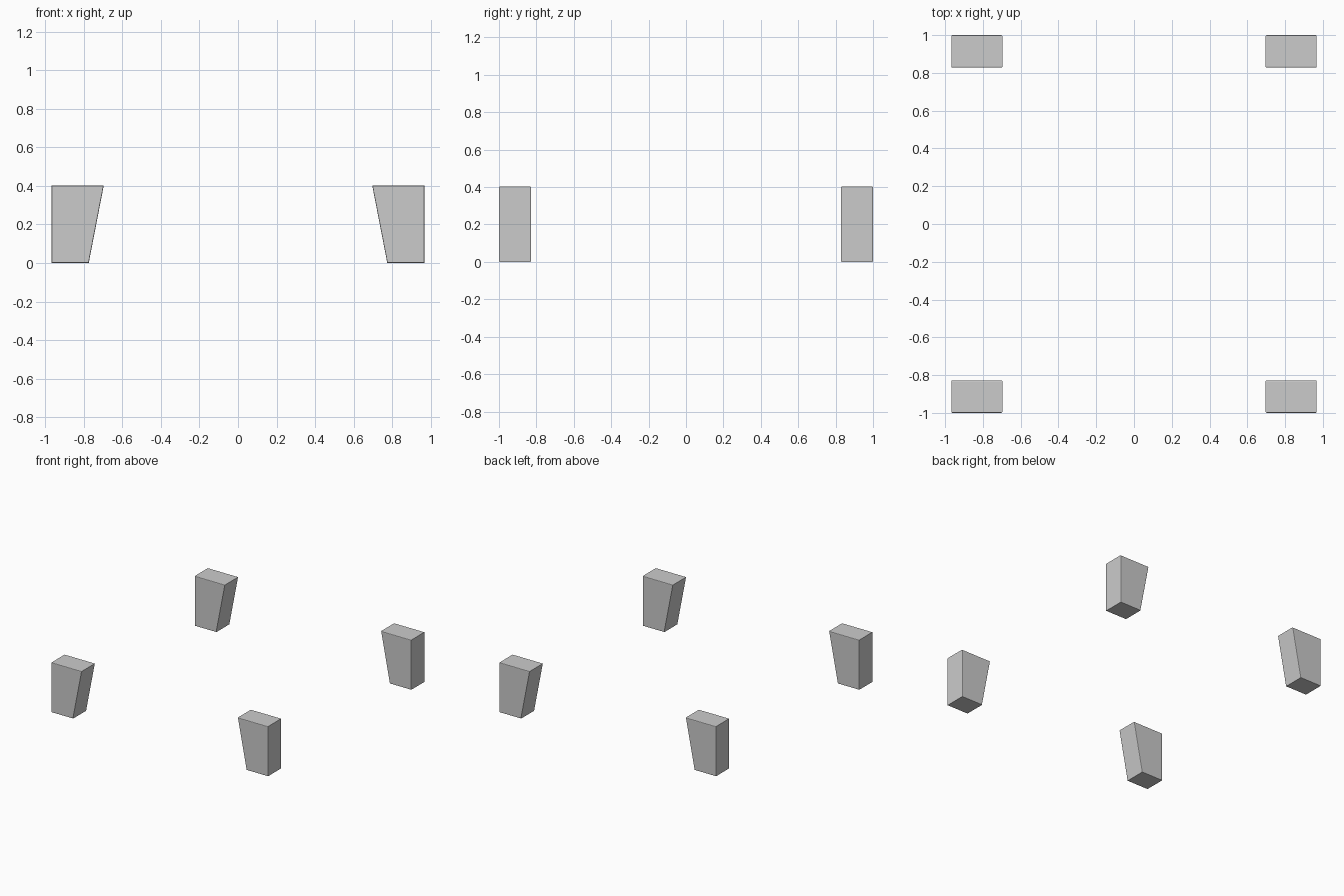
import bpy, bmesh

if "Cube" in bpy.data.objects:
    bpy.data.objects.remove(bpy.data.objects["Cube"])

# Side-facing leg profile: straight outer edge, inner edge tapering towards the floor
PROFILE = [(0.775, 0.0), (0.967, 0.0), (0.967, 0.402), (0.697, 0.402)]
Y_IN, Y_OUT = 0.828, 1.0
EDGE = 0.005


def leg(name, sx, sy):
    bm = bmesh.new()
    near = [bm.verts.new((sx * x, sy * Y_IN, z)) for x, z in PROFILE]
    face = bm.faces.new(near)
    ext = bmesh.ops.extrude_face_region(bm, geom=[face], use_keep_orig=True)
    moved = [g for g in ext["geom"] if isinstance(g, bmesh.types.BMVert)]
    bmesh.ops.translate(bm, verts=moved, vec=(0, sy * (Y_OUT - Y_IN), 0))
    bmesh.ops.recalc_face_normals(bm, faces=bm.faces[:])
    # Softly eased rims around the front and back faces
    rims = [e for e in bm.edges if abs(e.verts[0].co.y - e.verts[1].co.y) < 1e-5]
    bmesh.ops.bevel(bm, geom=rims, offset=EDGE, segments=2, profile=0.5, affect='EDGES')
    bmesh.ops.recalc_face_normals(bm, faces=bm.faces[:])
    mesh = bpy.data.meshes.new(name)
    bm.to_mesh(mesh)
    bm.free()
    bpy.context.collection.objects.link(bpy.data.objects.new(name, mesh))


# Four legs, mirrored left/right and front/back
for sx, side in ((-1, "left"), (1, "right")):
    for sy, end in ((-1, "front"), (1, "back")):
        leg(f"{end}_{side}_leg", sx, sy)
